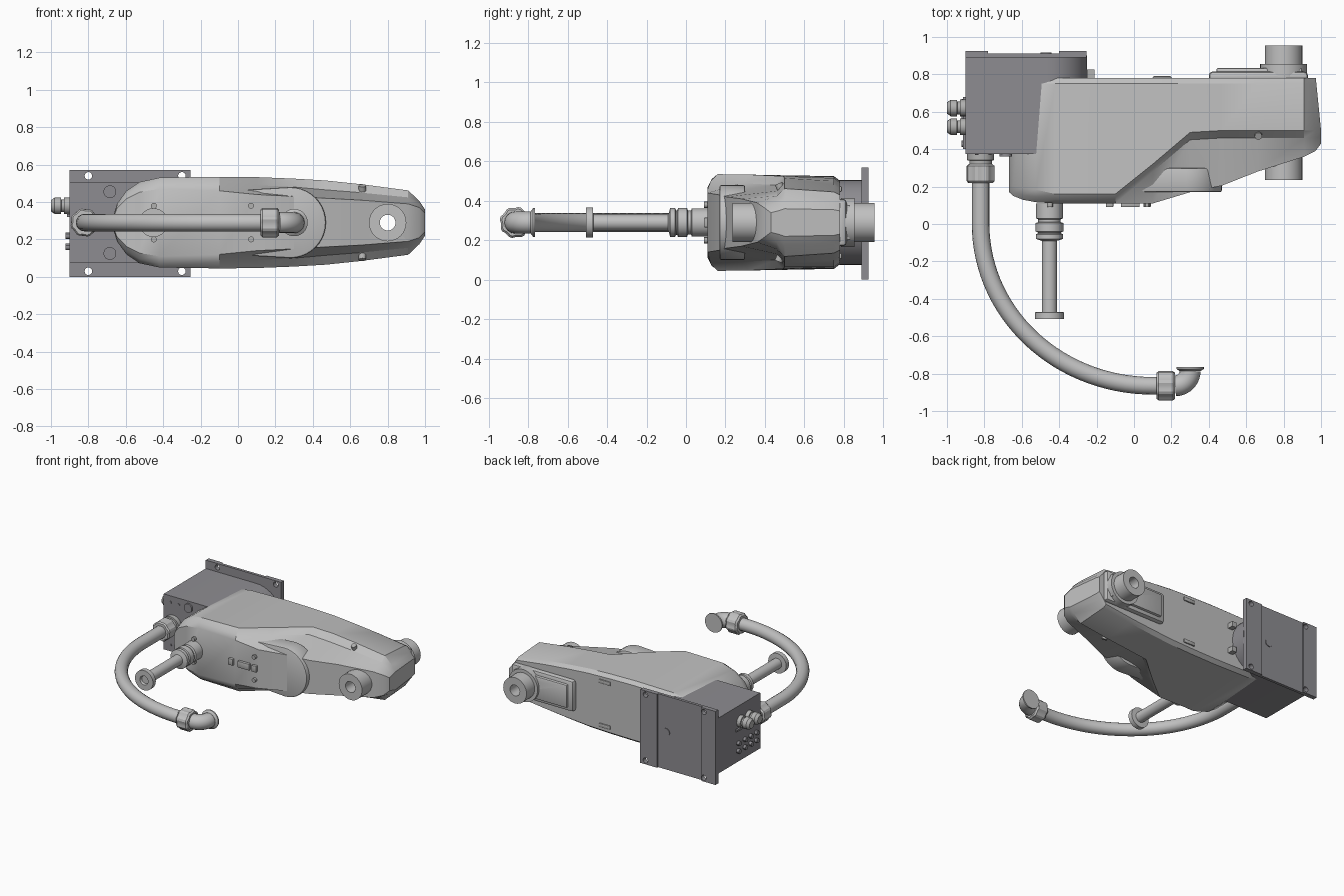
import bpy, bmesh, math
from mathutils import Vector

if "Cube" in bpy.data.objects:
    bpy.data.objects.remove(bpy.data.objects["Cube"])

ZC = 0.29  # height of the arm's mirror plane


def material(name, rgb):
    m = bpy.data.materials.new(name)
    m.use_nodes = True
    m.diffuse_color = (*rgb, 1)
    m.node_tree.nodes["Principled BSDF"].inputs["Base Color"].default_value = (*rgb, 1)
    return m


LIGHT = material("light grey", (0.53, 0.53, 0.53))
DARK = material("dark grey", (0.27, 0.265, 0.285))
MID = material("fitting grey", (0.44, 0.44, 0.435))


def activate(ob):
    bpy.ops.object.select_all(action='DESELECT')
    ob.select_set(True)
    bpy.context.view_layer.objects.active = ob


def finish(name, bm, mat, bevel=0):
    bmesh.ops.recalc_face_normals(bm, faces=bm.faces)
    me = bpy.data.meshes.new(name)
    bm.to_mesh(me)
    bm.free()
    ob = bpy.data.objects.new(name, me)
    bpy.context.collection.objects.link(ob)
    me.materials.append(mat)
    activate(ob)
    if bevel:
        mod = ob.modifiers.new("Bevel", 'BEVEL')
        mod.width, mod.segments, mod.limit_method = bevel, 2, 'ANGLE'
        bpy.ops.object.modifier_apply(modifier=mod.name)
    bpy.ops.object.shade_smooth_by_angle()
    return ob


def skin(rings, hollow=False):
    """Bridge rings of points; cap the ends, or join last to first."""
    bm = bmesh.new()
    vs = [[bm.verts.new(p) for p in r] for r in rings]
    n = len(vs[0])
    pairs = list(zip(vs, vs[1:])) + ([(vs[-1], vs[0])] if hollow else [])
    for a, b in pairs:
        for i in range(n):
            j = (i + 1) % n
            bm.faces.new((a[i], a[j], b[j], b[i]))
    if not hollow:
        bm.faces.new(vs[0])
        bm.faces.new(vs[-1])
    return bm


def lathe(name, profile, origin, axis, mat=MID, hollow=False, ribs=0, n=32):
    """Turn (distance, radius) pairs around an axis."""
    q = Vector(axis).to_track_quat('Z', 'Y')
    o = Vector(origin)

    def ring(d, r):
        pts = []
        for i in range(n):
            a = 2 * math.pi * i / n
            k = r - (ribs if i % 4 < 2 else 0)
            pts.append(o + q @ Vector((k * math.cos(a), k * math.sin(a), d)))
        return pts
    return finish(name, skin([ring(d, r) for d, r in profile], hollow), mat)


def slab(name, pts, y0, y1, mat, bevel=0):
    """Extrude an x-z outline along y."""
    return finish(name, skin([[(x, y, z) for x, z in pts] for y in (y0, y1)]), mat, bevel)


def box(name, x0, x1, y0, y1, z0, z1, mat, bevel=0):
    return slab(name, [(x0, z0), (x1, z0), (x1, z1), (x0, z1)], y0, y1, mat, bevel)


def arc(cx, r, a0, a1, n=20):
    steps = [math.radians(a0 + (a1 - a0) * i / n) for i in range(n + 1)]
    return [(cx + r * math.cos(a), ZC + r * math.sin(a)) for a in steps]


def drill(ob, x, z, r):
    cutter = lathe("cutter", [(-2, r), (2, r)], (x, 0, z), (0, 1, 0), ob.active_material)
    cutter.hide_render = True
    mod = ob.modifiers.new("Hole", 'BOOLEAN')
    mod.object, mod.solver = cutter, 'EXACT'
    activate(ob)
    bpy.ops.object.modifier_apply(modifier=mod.name)
    bpy.data.objects.remove(cutter)
    bpy.ops.object.shade_smooth_by_angle()


def pipe(name, pts, radius, mat):
    cu = bpy.data.curves.new(name, 'CURVE')
    cu.dimensions, cu.bevel_depth, cu.bevel_resolution = '3D', radius, 6
    cu.use_fill_caps = True
    s = cu.splines.new('POLY')
    s.points.add(len(pts) - 1)
    for p, (x, y) in zip(s.points, pts):
        p.co = (x, y, ZC, 1)
    ob = bpy.data.objects.new(name, cu)
    bpy.context.collection.objects.link(ob)
    cu.materials.append(mat)
    activate(ob)
    bpy.ops.object.convert(target='MESH')
    bpy.ops.object.shade_smooth_by_angle()


# Arm housing: x, then (y, half height) at front, below step, above step, and back
sections = []
for deg in (8, 25, 45, 65):
    s, c = math.sin(math.radians(deg)), math.cos(math.radians(deg))
    sections.append((-0.42 - 0.25 * c, 0.18 - 0.07 * s, 0.18 * s, 0.14 + 0.05 * (1 - s), 0.215 * s,
                     0.18 + 0.04 * (1 - s), 0.24 * s, 0.23 * s))
sections += [
    (-0.42, 0.11, 0.18, 0.13, 0.22, 0.16, 0.24, 0.23),
    (-0.10, 0.11, 0.17, 0.125, 0.21, 0.16, 0.245, 0.235),
    (0.10, 0.11, 0.15, 0.28, 0.2, 0.32, 0.243, 0.232),
    (0.30, 0.17, 0.14, 0.45, 0.19, 0.49, 0.235, 0.225),
    (0.47, 0.205, 0.13, 0.46, 0.175, 0.5, 0.225, 0.21),
    (0.66, 0.28, 0.12, 0.46, 0.16, 0.5, 0.205, 0.19),
    (0.91, 0.36, 0.1, 0.46, 0.135, 0.5, 0.172, 0.155),
    (0.97, 0.39, 0.08, 0.46, 0.1, 0.5, 0.115, 0.105),
    (1.00, 0.43, 0.05, 0.47, 0.06, 0.5, 0.07, 0.065)]
rings = []
for x, yf, hf, ys, hs, yc, hc, hb in sections:
    half = [(yf, hf), (ys, hs), (yc, hc), (0.75, hb), (0.78, hb * 0.9)]
    loop = half + [(y, -h) for y, h in reversed(half)]
    rings.append([(x - (0.1 * max(0, y - 0.5) if x > 0.95 else 0), y, ZC + h) for y, h in loop])
arm = finish("arm_housing", skin(rings), LIGHT)
drill(arm, 0.8, ZC, 0.042)

# Rounded front cover and its screws and connectors
slab("front_cover", arc(0.28, 0.19, -90, 90) + arc(-0.4, 0.15, 90, 270), 0.17, 0.3, LIGHT, 0.01)
for x in (-0.45, 0.07):
    for z in (0.2, 0.38):
        lathe("cover_screw", [(0, 0.016), (0.025, 0.016)], (x, 0.115, z), (0, -1, 0), n=12)
for x, w in ((-0.13, 0.02), (-0.02, 0.05), (0.07, 0.02)):
    box("signal_connector", x - w, x + w, 0.09, 0.12, ZC - 0.025, ZC + 0.025, MID, 0.005)
for s in (-1, 1):
    lathe("side_screw", [(0, 0.02), (0.03, 0.02)], (0.665, 0.48, ZC + 0.17 * s), (0, -0.4, s), n=16)
    box("rear_slot", 0.1, 0.2, 0.775, 0.79, ZC + 0.17 * s - 0.015, ZC + 0.17 * s + 0.015, MID, 0.006)
    box("rear_tab", -0.25, -0.21, 0.77, 0.825, ZC + 0.1 * s - 0.02, ZC + 0.1 * s + 0.02, MID)

# Rear cover panel and the hollow tool shaft
for part in (box("rear_panel", 0.4, 0.93, 0.76, 0.815, ZC - 0.12, ZC + 0.12, LIGHT, 0.02),
             box("rear_panel_raised", 0.44, 0.9, 0.8, 0.835, ZC - 0.09, ZC + 0.09, LIGHT, 0.012)):
    drill(part, 0.8, ZC, 0.042)
lathe("tool_shaft", [(0, 0.042), (0, 0.1), (0.72, 0.1), (0.72, 0.042)],
      (0.8, 0.235, ZC), (0, 1, 0), LIGHT, hollow=True)
lathe("shaft_collar", [(0, 0.1), (0, 0.125), (0.07, 0.125), (0.07, 0.1)],
      (0.8, 0.785, ZC), (0, 1, 0), LIGHT, hollow=True)

# Base block, mounting plate and plate strips
slab("base_block", [(-0.9, ZC - 0.215)] + arc(-0.465, 0.215, -90, 90) + [(-0.9, ZC + 0.215)],
     0.375, 0.9, DARK)
plate = box("mounting_plate", -0.9, -0.255, 0.89, 0.912, 0, 0.57, DARK)
strips = [box("plate_strip", x0, x1, 0.9, 0.925, 0, 0.57, DARK) for x0, x1 in ((-0.9, -0.78), (-0.4, -0.255))]
for x in (-0.8, -0.3):
    for z in (0.03, 0.54):
        for part in [plate] + strips:
            drill(part, x, z, 0.02)
lathe("plate_plug", [(0, 0.03), (0.01, 0.03)], (-0.47, 0.908, ZC), (0, 1, 0), DARK)
for z in (ZC - 0.165, ZC + 0.165):
    lathe("base_plug", [(0, 0.034), (0.018, 0.034)], (-0.685, 0.38, z), (0, -1, 0), DARK)
    for x in (-0.84, -0.77):
        lathe("base_screw", [(0, 0.009), (0.008, 0.009)], (x, 0.377, z), (0, -1, 0), DARK, n=10)

# Cable glands and small sockets on the side of the base
for y in (0.52, 0.62):
    lathe("cable_gland", [(0, 0.045), (0.03, 0.045), (0.031, 0.034), (0.045, 0.034), (0.046, 0.044),
                          (0.08, 0.044), (0.1, 0.03)], (-0.9, y, 0.38), (-1, 0, 0), n=16)
for y in (0.43, 0.5, 0.57, 0.65):
    for z in (0.16, 0.22):
        lathe("side_socket", [(0, 0.017), (0.022, 0.017)], (-0.9, y, z), (-1, 0, 0), DARK, n=12)
box("side_socket_block", -0.915, -0.89, 0.4, 0.68, 0.32, 0.335, DARK)

# Curved hose with gland, union nut and elbow
bend = [(0.1 - 0.92 * math.cos(math.radians(a)), -0.865 * math.sin(math.radians(a))) for a in range(0, 91, 3)]
pipe("hose", [(-0.82, 0.36)] + bend + [(0.2, -0.865)], 0.047, LIGHT)
lathe("hose_gland_nut", [(0, 0.068), (0.01, 0.076), (0.09, 0.076), (0.1, 0.065)],
      (-0.82, 0.22, ZC), (0, 1, 0), LIGHT, ribs=0.005)
lathe("hose_gland_neck", [(0, 0.06), (0.03, 0.06), (0.031, 0.072), (0.075, 0.072)], (-0.82, 0.31, ZC), (0, 1, 0))
lathe("hose_union_nut", [(0, 0.07), (0.012, 0.08), (0.088, 0.08), (0.1, 0.07)],
      (0.12, -0.865, ZC), (1, 0, 0), LIGHT, ribs=0.006)
elbow = [(0.22 + 0.08 * math.sin(math.radians(a)), -0.785 - 0.08 * math.cos(math.radians(a)))
         for a in range(0, 91, 9)]
pipe("hose_elbow", elbow, 0.056, LIGHT)
lathe("elbow_flange", [(0, 0.056), (0.012, 0.073), (0.022, 0.073)], (0.3, -0.787, ZC), (0, 1, 0), LIGHT)

# Straight pipe with collars and end flange
lathe("straight_pipe", [(0, 0.072), (0.08, 0.072), (0.085, 0.06), (0.1, 0.06), (0.105, 0.074), (0.15, 0.074),
                        (0.155, 0.062), (0.16, 0.062), (0.165, 0.073), (0.19, 0.073), (0.2, 0.04),
                        (0.58, 0.04), (0.582, 0.077), (0.617, 0.077), (0.617, 0.035), (0.6, 0.03)],
      (-0.452, 0.11, ZC), (0, -1, 0), LIGHT)
